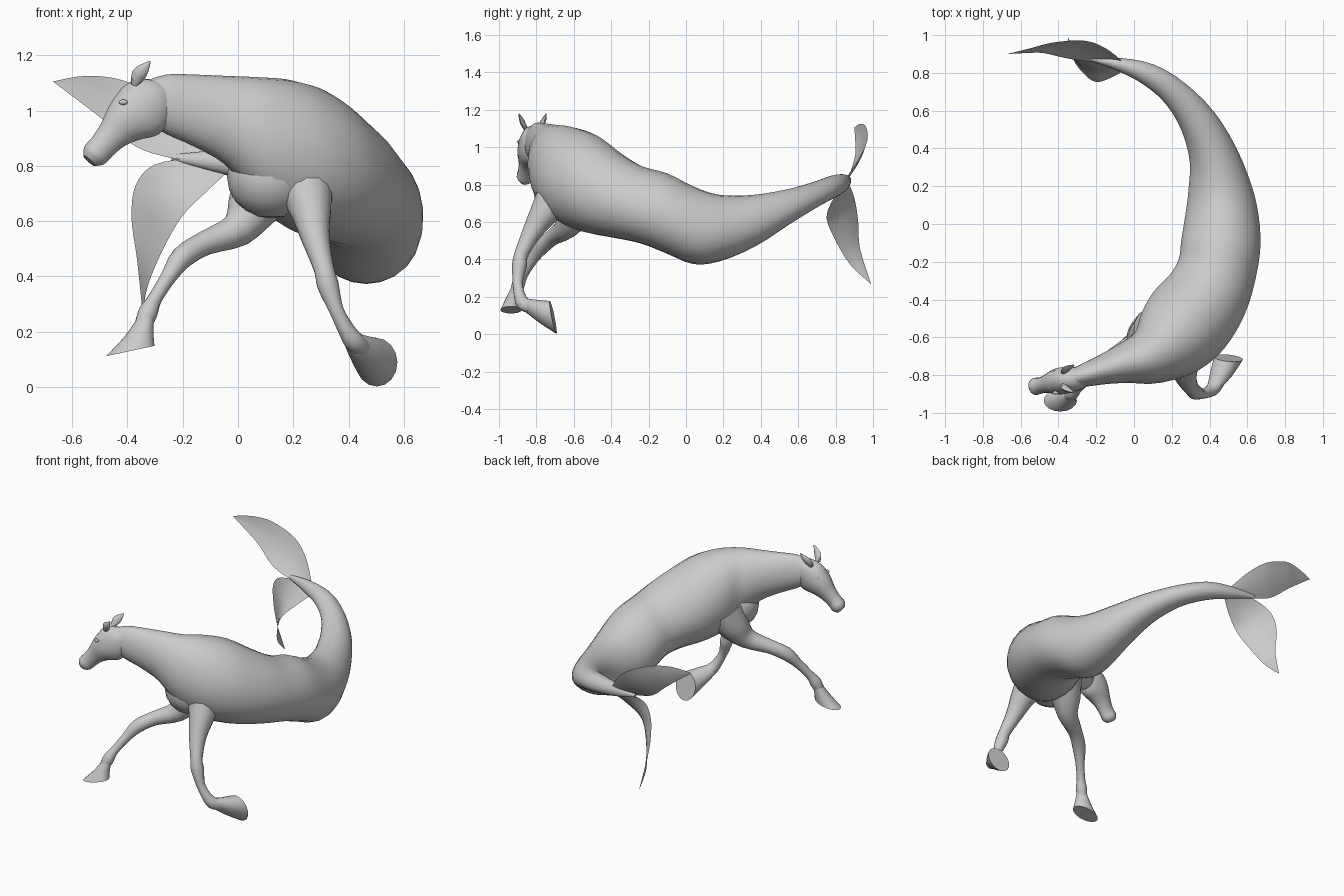
import bpy, bmesh, math
from mathutils import Vector

grey = bpy.data.materials.new("grey")
grey.diffuse_color = (0.6, 0.6, 0.6, 1)


def finish(name, bm, angle=40):
    bmesh.ops.recalc_face_normals(bm, faces=bm.faces)
    me = bpy.data.meshes.new(name)
    bm.to_mesh(me)
    bm.free()
    me.materials.append(grey)
    ob = bpy.data.objects.new(name, me)
    bpy.context.collection.objects.link(ob)
    bpy.ops.object.select_all(action='DESELECT')
    ob.select_set(True)
    bpy.context.view_layer.objects.active = ob
    bpy.ops.object.shade_smooth_by_angle(angle=math.radians(angle))
    return ob


def spline(pts, steps):
    """Catmull-Rom through points of any dimension."""
    pts = [Vector(p) for p in pts]
    out = []
    for i in range(len(pts) - 1):
        a, b, c, d = pts[max(i - 1, 0)], pts[i], pts[i + 1], pts[min(i + 2, len(pts) - 1)]
        for k in range(steps):
            t = k / steps
            out.append(0.5 * (2 * b + (c - a) * t + (2 * a - 5 * b + 4 * c - d) * t * t
                              + (3 * b - a - 3 * c + d) * t ** 3))
    return out + [pts[-1]]


def loft(name, stations, ref, sides=16, steps=3, axis=None, flat=False, egg=0.0):
    """Skin elliptical rings; a station is x, y, z, half width, half height."""
    bm = bmesh.new()
    st = spline(stations, steps)
    rings = []
    for i, s in enumerate(st):
        p = Vector(s[:3])
        t = Vector(axis) if axis else Vector(st[min(i + 1, len(st) - 1)][:3]) - Vector(st[max(i - 1, 0)][:3])
        if flat:
            t.z = 0
        t.normalize()
        side = t.cross(Vector(ref)).normalized()
        up = side.cross(t)
        ring = []
        for k in range(sides):
            a = math.tau * k / sides
            w = s[3] * (1 - egg * math.sin(a))
            ring.append(bm.verts.new(p + side * w * math.cos(a) + up * s[4] * math.sin(a)))
        rings.append(ring)
    for r, q in zip(rings, rings[1:]):
        for k in range(sides):
            j = (k + 1) % sides
            bm.faces.new((r[k], r[j], q[j], q[k]))
    bm.faces.new(rings[0])
    bm.faces.new(rings[-1])
    return finish(name, bm)


def ball(name, pos, radii, segs=12):
    bm = bmesh.new()
    bmesh.ops.create_uvsphere(bm, u_segments=segs, v_segments=segs // 2, radius=1)
    bmesh.ops.scale(bm, verts=bm.verts, vec=radii)
    bmesh.ops.translate(bm, verts=bm.verts, vec=pos)
    finish(name, bm)


def fin(name, edge_a, edge_b, bow, cols=6):
    """Leaf-shaped sheet between two edge curves, bowed across its width."""
    bm = bmesh.new()
    rows = []
    for a, b in zip(spline(edge_a, 4), spline(edge_b, 4)):
        width = (a - b).length
        rows.append([bm.verts.new(a.lerp(b, c / cols) + Vector(bow) * width * math.sin(math.pi * c / cols))
                     for c in range(cols + 1)])
    for r, q in zip(rows, rows[1:]):
        for c in range(cols):
            bm.faces.new((r[c], r[c + 1], q[c + 1], q[c]))
    bmesh.ops.remove_doubles(bm, verts=bm.verts, dist=0.0005)
    finish(name, bm, 60)


# Body, tail and neck: x, y, half width, bottom z, top z
body = [(-0.24, 0.875, .008, .82, .84), (-0.08, 0.845, .035, .775, .855), (0.08, 0.79, .06, .735, .85),
        (0.22, 0.69, .075, .68, .815), (0.34, 0.54, .10, .585, .775), (0.42, 0.36, .13, .465, .745),
        (0.455, 0.18, .17, .39, .745), (0.465, 0.04, .195, .375, .79), (0.46, -0.1, .21, .43, .86),
        (0.44, -0.24, .21, .485, .9), (0.385, -0.38, .225, .515, .98), (0.29, -0.51, .24, .54, 1.07),
        (0.19, -0.62, .215, .585, 1.11), (0.08, -0.7, .155, .67, 1.12), (-0.04, -0.735, .11, .80, 1.125),
        (-0.16, -0.77, .08, .87, 1.13), (-0.26, -0.80, .062, .915, 1.13), (-0.35, -0.825, .045, .97, 1.10)]
loft("body", [(x, y, (a + b) / 2, w, (b - a) / 2) for x, y, w, a, b in body], (0, 0, 1), 24, 3, flat=True, egg=0.08)

# Rounded breast between the front legs
ball("breast", (0.12, -0.67, .76), (.16, .145, .15), 20)

# Head with forehead, jaw and muzzle
loft("head", [(-0.25, -0.81, 1.07, .03, .03), (-0.29, -0.817, 1.045, .058, .085), (-0.345, -0.825, 1.005, .07, .108),
              (-0.40, -0.835, .965, .068, .088), (-0.45, -0.845, .915, .05, .06),
              (-0.49, -0.855, .87, .042, .05), (-0.52, -0.86, .838, .046, .048),
              (-0.538, -0.865, .818, .028, .028)], (-0.7, 0, 0.7), 16, 3, egg=-0.1)

# Ears, eyes and nostrils on both sides of the head
for tag, s in (("left", -1), ("right", 1)):
    y = -0.82
    loft(tag + "_ear", [(-0.375, y + s * .035, 1.095, .014, .012), (-0.36, y + s * .052, 1.128, .026, .014),
                        (-0.34, y + s * .064, 1.152, .02, .010), (-0.318, y + s * .072, 1.178, .003, .003)],
         (0, 1, 0), 8, 2)
    ball(tag + "_eye", (-0.415, -0.837 + s * .056, 1.03), (.016, .01, .01))
    ball(tag + "_nostril", (-0.53, -0.862 + s * .032, .85), (.01, .008, .01))

# Front legs: x, y, z, radius
reaching = [(0.11, -0.57, .74, .13), (0.06, -0.59, .66, .10), (0.0, -0.64, .57, .064), (-0.12, -0.71, .52, .044),
            (-0.2, -0.77, .47, .042), (-0.25, -0.82, .4, .029), (-0.3, -0.87, .32, .026),
            (-0.325, -0.895, .27, .035), (-0.345, -0.91, .22, .03)]
folded = [(0.2, -0.60, .90, .10), (0.225, -0.66, .78, .125), (0.26, -0.75, .66, .082), (0.278, -0.82, .55, .054),
          (0.31, -0.88, .43, .037), (0.325, -0.89, .37, .04), (0.355, -0.9, .28, .027), (0.39, -0.89, .21, .03),
          (0.42, -0.87, .165, .037), (0.45, -0.83, .145, .034)]
for name, leg, ref in (("reaching_leg", reaching, (0, 0, 1)), ("folded_leg", folded, (1, 0, 0))):
    loft(name, [(x, y, z, r, r) for x, y, z, r in leg], ref, 14, 3)

# Hooves flare out to a flat sole
loft("reaching_hoof", [(-0.335, -0.905, .25, .03, .033), (-0.36, -0.92, .19, .044, .055),
                       (-0.39, -0.935, .13, .058, .09)], (1, 0, 0), 16, 3, axis=(0.21, 0, -0.98))
loft("folded_hoof", [(0.42, -0.87, .16, .035, .038), (0.46, -0.80, .125, .058, .062),
                     (0.5, -0.71, .09, .077, .09)], (0, 0, 1), 16, 3, axis=(0.1, 0.97, 0.2))

# Tail fins
fin("upper_fin",
    [(-0.06, .86, .84), (-0.15, .93, .95), (-0.26, .97, 1.04), (-0.42, .962, 1.11), (-0.55, .93, 1.125), (-0.67, .9, 1.105)],
    [(-0.12, .85, .81), (-0.25, .86, .83), (-0.37, .88, .87), (-0.48, .905, .96), (-0.57, .905, 1.03), (-0.67, .9, 1.105)],
    (0.03, 0.05, -0.03))
fin("lower_fin",
    [(-0.15, .86, .83), (-0.30, .87, .805), (-0.37, .90, .73), (-0.385, .92, .61), (-0.365, .93, .46), (-0.345, .99, .268)],
    [(-0.03, .83, .785), (-0.11, .78, .71), (-0.2, .752, .62), (-0.27, .80, .5), (-0.325, .88, .37), (-0.345, .99, .268)],
    (0.06, 0.04, 0))
